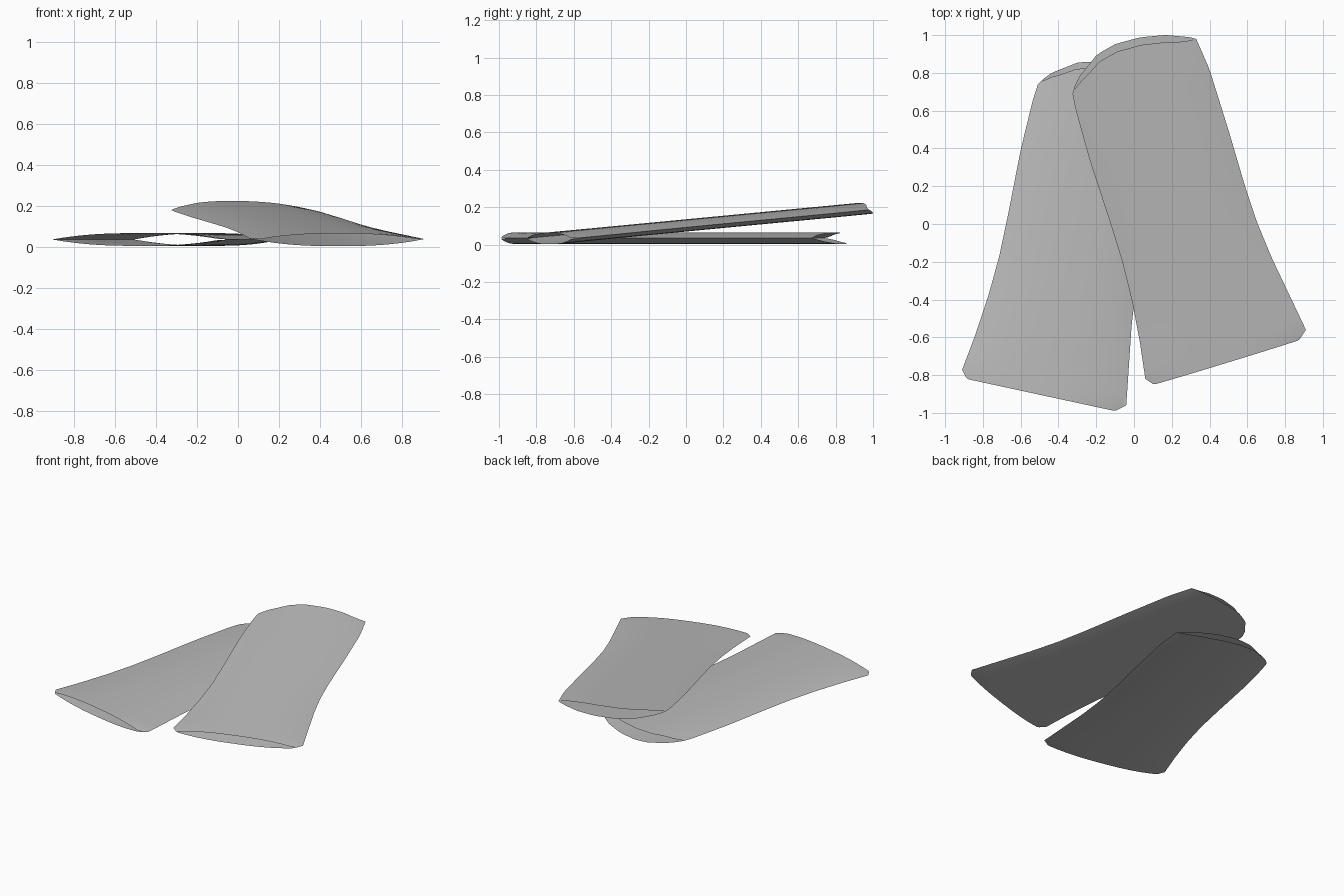
import bpy, bmesh
from math import cos, sin, pi, radians
from mathutils import Matrix

cube = bpy.data.objects.get("Cube")
if cube:
    bpy.data.objects.remove(cube)

cloth = bpy.data.materials.new("grey cloth")
cloth.use_nodes = True
GREY = (0.5, 0.5, 0.5, 1)
cloth.diffuse_color = GREY
cloth.node_tree.nodes["Principled BSDF"].inputs["Base Color"].default_value = GREY

# Outline of one flattened sleeve: (distance along, sideways position)
LEFT = [(-.042, .018), (0, 0), (.2, .03), (.41, .053), (.63, .065), (.86, .064),
        (1.2, .057), (1.47, .064), (1.56, .073)]
RIGHT = [(-.042, .855), (0, .889), (.21, .858), (.42, .827), (.62, .808), (.82, .803),
         (1.13, .806), (1.47, .804), (1.64, .784)]
# Curved upper opening: (fraction across, distance along)
ARC = [(0, 1.556), (.03, 1.59), (.085, 1.632), (.26, 1.715), (.41, 1.739),
       (.6, 1.735), (.79, 1.708), (.96, 1.66), (1, 1.642)]
HEM = [(0, 0), (.02, -.042), (.98, -.042), (1, 0)]
AROUND, ALONG, THICK = 72, 32, .031


def lookup(table, x):
    """Piecewise linear value of a table at x."""
    if x <= table[0][0]:
        return table[0][1]
    for (a, p), (b, q) in zip(table, table[1:]):
        if x <= b:
            return p + (q - p) * (x - a) / (b - a)
    return table[-1][1]


def sleeve(name, location, turn, tilt):
    """Open tube with a lens section, lofted from hem to upper opening."""
    bm = bmesh.new()
    rings = []
    for j in range(ALONG + 1):
        ring = []
        for i in range(AROUND):
            angle = 2 * pi * i / AROUND
            s = cos(angle)
            f = (s + 1) / 2
            top = sin(angle) > 1e-6
            start, end = lookup(HEM, f), lookup(ARC, f)
            if top:
                end -= .035 * (1 - s ** 6)      # upper layer is a little shorter
            v = start + (end - start) * j / ALONG
            left, right = lookup(LEFT, v), lookup(RIGHT, v)
            z = THICK * (1 - abs(s) ** 2.5) * (1 if top else -1)
            ring.append(bm.verts.new((left + (right - left) * f, v * 1.004, z)))
        rings.append(ring)
    for a, b in zip(rings, rings[1:]):
        for i in range(AROUND):
            k = (i + 1) % AROUND
            bm.faces.new((a[i], a[k], b[k], b[i]))
    bmesh.ops.recalc_face_normals(bm, faces=bm.faces)
    bm.transform(Matrix.Translation(location) @ Matrix.Rotation(radians(turn), 4, "Z")
                 @ Matrix.Rotation(radians(tilt), 4, "X"))
    mesh = bpy.data.meshes.new(name)
    bm.to_mesh(mesh)
    bm.free()
    mesh.materials.append(cloth)
    obj = bpy.data.objects.new(name, mesh)
    bpy.context.collection.objects.link(obj)
    bpy.ops.object.select_all(action="DESELECT")
    obj.select_set(True)
    bpy.context.view_layer.objects.active = obj
    bpy.ops.object.shade_smooth_by_angle(angle=radians(40))


# Lower sleeve lies flat, upper one leans across it
sleeve("right_sleeve", (-.91, -.772, .035), -12.2, 0)
sleeve("left_sleeve", (.06, -.82, .037), 17, 5.2)
